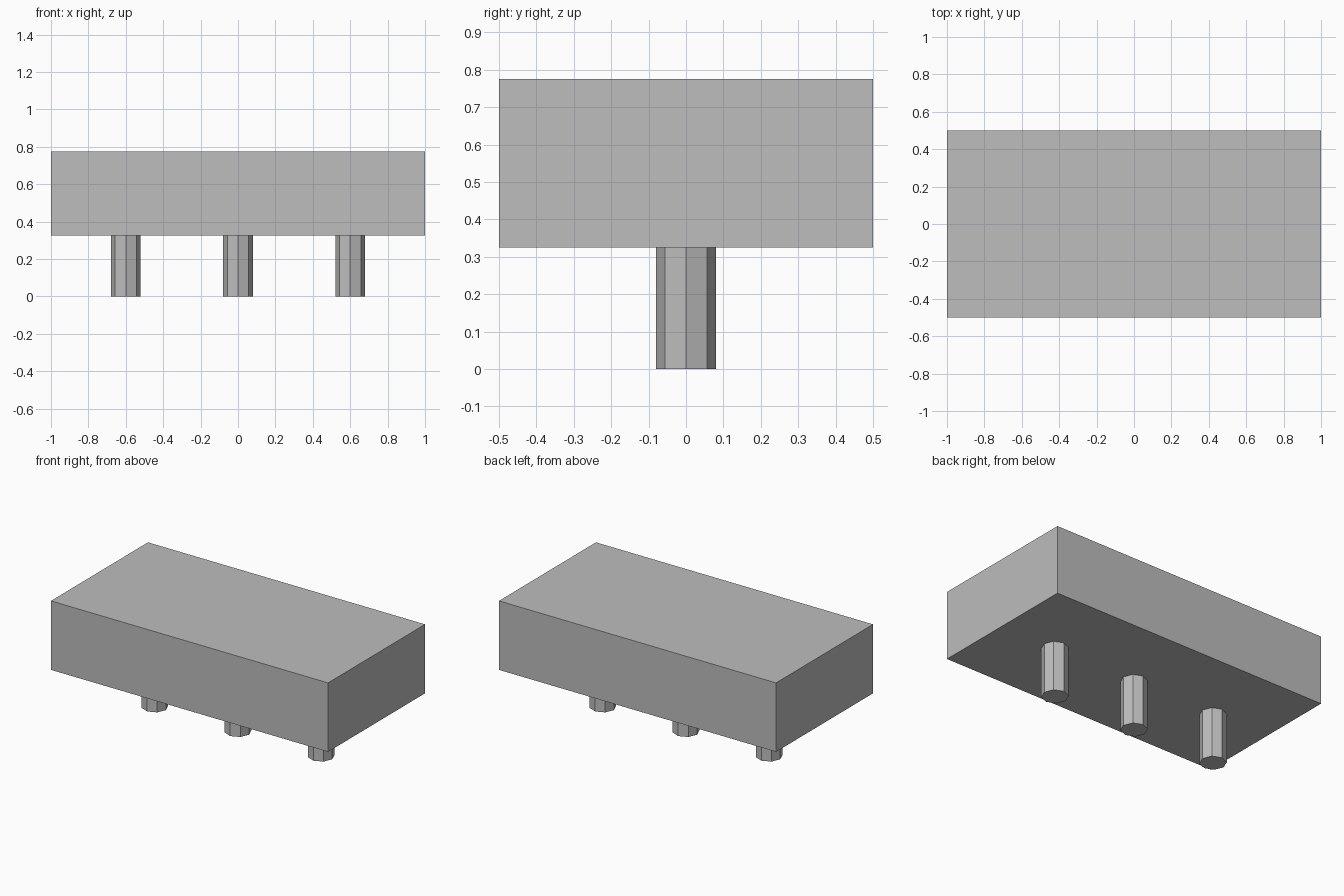
import bpy

default_cube = bpy.data.objects.get("Cube")
if default_cube:
    bpy.data.objects.remove(default_cube, do_unlink=True)

BASE_Z, TOP_Z = 0.325, 0.775
PIN_RADIUS, PIN_SPACING = 0.08, 0.6

# Single grey material
grey = bpy.data.materials.new("plain_grey")
grey.use_nodes = True
colour = (0.51, 0.51, 0.51, 1)
grey.diffuse_color = colour
grey.node_tree.nodes["Principled BSDF"].inputs["Base Color"].default_value = colour


def finish(name):
    obj = bpy.context.object
    obj.name = name
    obj.data.name = name
    obj.data.materials.append(grey)
    return obj


# Rectangular body
bpy.ops.mesh.primitive_cube_add(size=1, location=(0, 0, (BASE_Z + TOP_Z) / 2))
body = finish("body")
body.scale = (2, 1, TOP_Z - BASE_Z)
bpy.ops.object.transform_apply(location=False, rotation=False, scale=True)

# Row of three octagonal pins under the body
for side, name in ((-1, "right_pin"), (0, "middle_pin"), (1, "left_pin")):
    bpy.ops.mesh.primitive_cylinder_add(
        vertices=8, radius=PIN_RADIUS, depth=BASE_Z,
        location=(side * PIN_SPACING, 0, BASE_Z / 2))
    finish(name)
